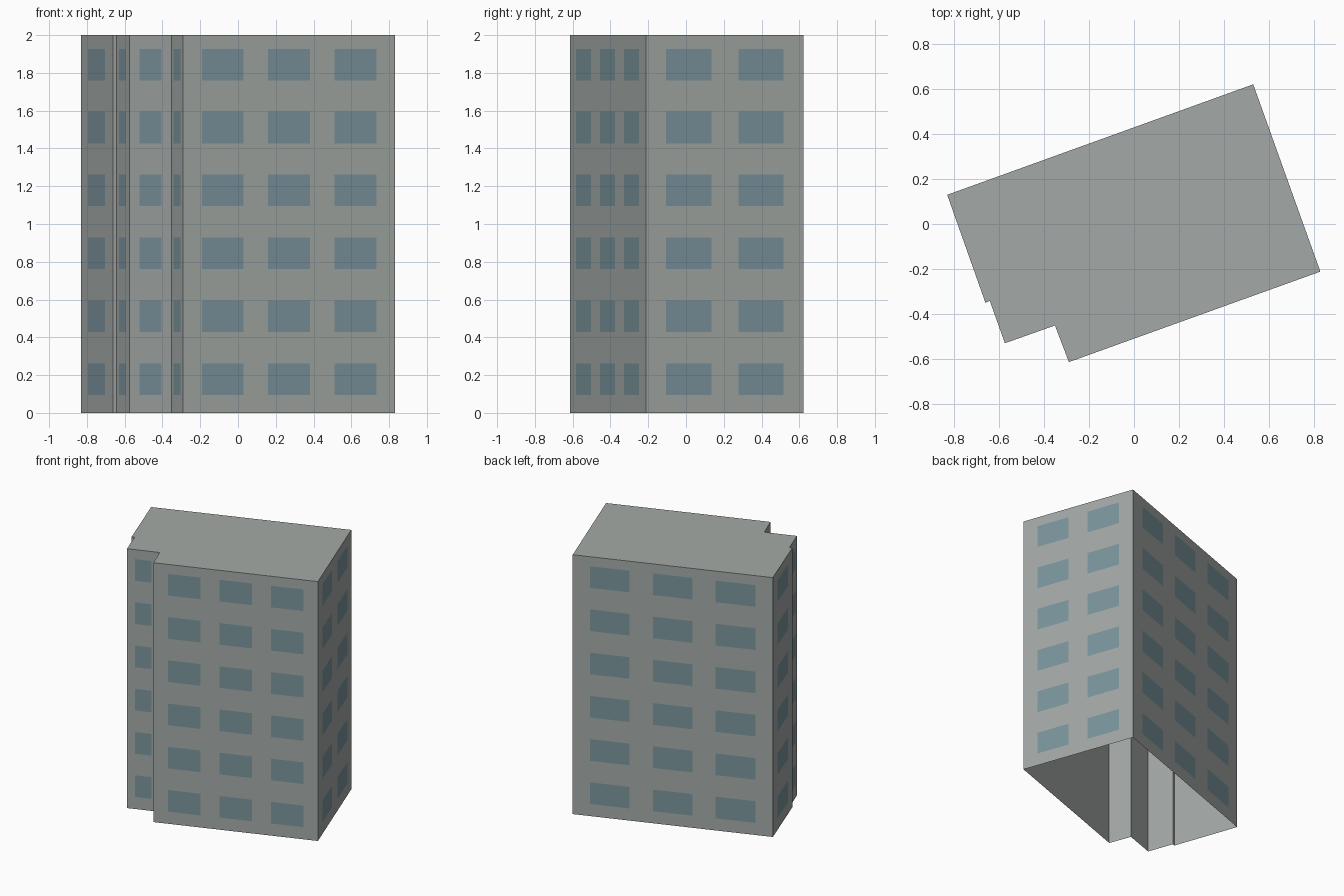
import bpy
import bmesh
from mathutils import Vector

cube = bpy.data.objects.get("Cube")
if cube:
    bpy.data.objects.remove(cube)

HEIGHT = 2.0
FLOORS = 6
STOREY = HEIGHT / FLOORS
SILL, HEAD = 0.094, 0.261
GAP = 0.002


def material(name, rgb):
    mat = bpy.data.materials.new(name)
    mat.use_nodes = True
    mat.diffuse_color = (*rgb, 1)
    mat.node_tree.nodes["Principled BSDF"].inputs["Base Color"].default_value = (*rgb, 1)
    return mat


def make_object(name, bm, mat):
    mesh = bpy.data.meshes.new(name)
    bm.to_mesh(mesh)
    bm.free()
    mesh.materials.append(mat)
    obj = bpy.data.objects.new(name, mesh)
    bpy.context.collection.objects.link(obj)
    return obj


concrete = material("concrete grey", (0.37, 0.40, 0.385))
glass = material("window blue", (0.20, 0.30, 0.34))

# Footprint corners, anticlockwise from above
west, notch_out, notch_in = (-0.832, 0.13), (-0.662, -0.35), (-0.642, -0.343)
bay_left, bay_right = (-0.575, -0.531), (-0.352, -0.452)
south, east, north = (-0.29, -0.615), (0.83, -0.212), (0.531, 0.622)
footprint = [west, notch_out, notch_in, bay_left, bay_right, south, east, north]

# Window columns on each wall, as start and end fractions of its length
three = [(0.087, 0.285), (0.401, 0.599), (0.715, 0.913)]
two = [(0.128, 0.414), (0.586, 0.872)]
walls = [
    ("west", west, notch_out, [(0.23, 0.77)]),
    ("bay_side", notch_in, bay_left, [(0.22, 0.78)]),
    ("bay_front", bay_left, bay_right, [(0.24, 0.76)]),
    ("step", bay_right, south, [(0.22, 0.78)]),
    ("front", south, east, three),
    ("east", east, north, two),
    ("back", north, west, three),
]

# Walls and flat roof, open underneath
bm = bmesh.new()
base = [bm.verts.new((x, y, 0)) for x, y in footprint]
top = [bm.verts.new((x, y, HEIGHT)) for x, y in footprint]
for i in range(len(base)):
    j = (i + 1) % len(base)
    bm.faces.new((base[i], base[j], top[j], top[i]))
bm.faces.new(top)
make_object("building_shell", bm, concrete)

# Window panes, one object per wall
for name, start, end, columns in walls:
    a, b = Vector((*start, 0)), Vector((*end, 0))
    along = b - a
    outward = along.cross(Vector((0, 0, 1))).normalized() * GAP
    bm = bmesh.new()
    for floor in range(FLOORS):
        low, high = floor * STOREY + SILL, floor * STOREY + HEAD
        for u, v in columns:
            corners = [(u, low), (v, low), (v, high), (u, high)]
            bm.faces.new([bm.verts.new(a + along * t + outward + Vector((0, 0, z)))
                          for t, z in corners])
    make_object(name + "_windows", bm, glass)
